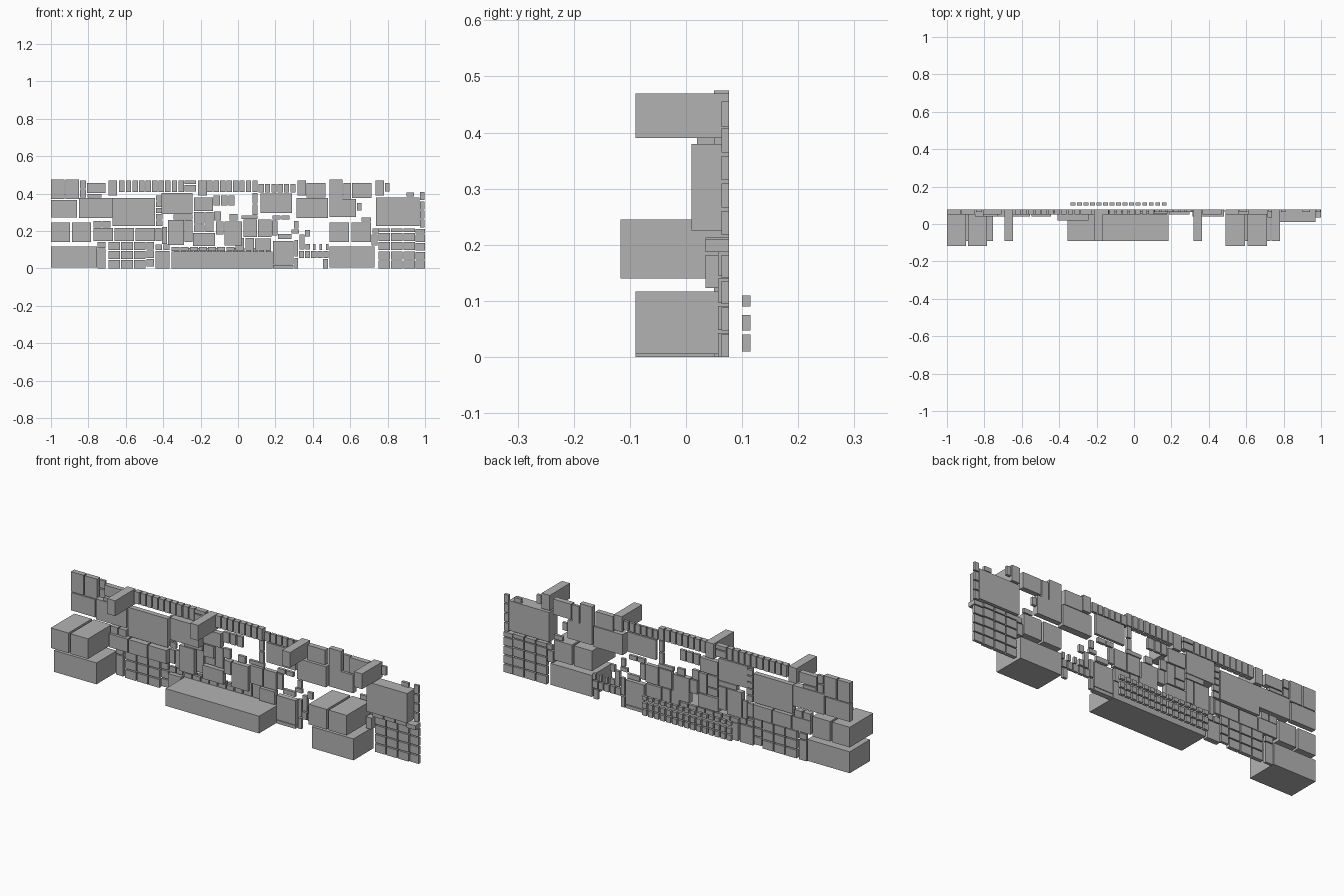
import bpy, bmesh
from mathutils import Matrix, Vector

if "Cube" in bpy.data.objects:
    bpy.data.objects.remove(bpy.data.objects["Cube"], do_unlink=True)

grey = bpy.data.materials.new("plain_grey")
grey.use_nodes = True
colour = (.45, .45, .45, 1)
grey.diffuse_color = colour
grey.node_tree.nodes["Principled BSDF"].inputs["Base Color"].default_value = colour

BACK = .077
THIN, MID, THICK, DEEP, CUBE = .063, .05, .02, -.09, -.117


def block(name, left, right, low, high, front=THIN, cols=1, rows=1, back=BACK, gap=.006):
    """A block, or an even grid of blocks, filling a rectangle of the wall."""
    bm = bmesh.new()
    width = (right - left - gap * (cols - 1)) / cols
    height = (high - low - gap * (rows - 1)) / rows
    for c in range(cols):
        for r in range(rows):
            centre = Vector((left + c * (width + gap) + width / 2,
                             (front + back) / 2,
                             low + r * (height + gap) + height / 2))
            size = Vector((width, back - front, height))
            bmesh.ops.create_cube(bm, size=1, matrix=Matrix.Translation(centre) @ Matrix.Diagonal(size).to_4x4())
    mesh = bpy.data.meshes.new(name)
    bm.to_mesh(mesh)
    bm.free()
    mesh.materials.append(grey)
    bpy.context.collection.objects.link(bpy.data.objects.new(name, mesh))


# Large blocks standing out from the wall
block("left_base_box", .49, .73, .005, .117, DEEP)
block("right_base_box", -1, -.755, .005, .117, DEEP)
block("middle_base_box", -.355, .185, 0, .09, DEEP)
block("left_cubes", .49, .71, .14, .245, CUBE, cols=2, gap=.012)
block("right_cubes", -1, -.785, .14, .245, CUBE, cols=2, gap=.012)
for spot, x in (("far_right", -.67), ("mid_right", -.19), ("mid_left", .34), ("far_left", .757)):
    block("bracket_" + spot, x - .023, x + .023, .39, .47, DEEP)

# Small tiles behind the middle base box
for name, low, high in (("low", .01, .04), ("middle", .047, .075), ("high", .09, .11)):
    block("rear_tiles_" + name, -.34, .175, low, high, .1, cols=15, back=.115, gap=.009)

# Top row
block("top_right_panels", -1, -.85, .37, .475, MID, cols=2)
block("top_right_spacers", -.845, -.813, .38, .47, rows=2)
block("top_right_block", -.807, -.708, .402, .457, MID)
block("top_right_ledge", -.805, -.73, .38, .397, .04)
block("upright_books_right", -.635, -.29, .408, .47, MID, cols=10)
block("book_stack", -.285, -.225, .41, .445, MID)
block("book_stack_cap", -.285, -.225, .45, .47, MID)
block("upright_books_middle", -.165, .105, .408, .47, MID, cols=8)
block("upright_books_left", .11, .308, .405, .452, cols=6)
block("top_left_block", .367, .468, .38, .457, MID)
block("top_left_panel", .49, .56, .37, .475, MID)
block("top_left_spacer", .565, .605, .37, .457)
block("top_left_wide_block", .61, .715, .377, .457, MID)
block("top_left_end", .785, .81, .41, .455)

# Upper panels
block("upper_end_panel_right", -1, -.86, .273, .366, MID)
block("upper_panel_far_right", -.85, -.672, .27, .377, .04)
block("upper_tall_panel_right", -.67, -.443, .227, .377, MID)
block("upper_spacers_right", -.438, -.41, .295, .39, rows=3)
block("upper_panel_right", -.408, -.243, .29, .404, THICK)
block("upper_small_panel", -.236, -.135, .307, .38, MID)
block("upper_books", -.13, -.018, .335, .39, cols=3)
block("upper_narrow_stack", .078, .103, .285, .404, rows=2)
block("upper_panel_middle", .12, .288, .297, .4)
block("upper_panel_left", .313, .48, .27, .377, .04)
block("upper_panel_far_left", .49, .63, .275, .37, MID)
block("upper_spacer_left", .635, .66, .31, .35)
block("upper_tall_panel_left", .737, .97, .225, .38, .01)
block("upper_tall_panel_cap", .9, .94, .383, .405)
block("end_strips_left", .973, .998, .217, .407, rows=4)

# Middle band, right side
block("middle_ledge_right", -.773, -.682, .217, .253, MID, cols=2)
block("middle_panels_right", -.773, -.443, .145, .215, .04, cols=3)
block("middle_spacer_right", -.44, -.41, .145, .215)
block("middle_strips_right", -.438, -.403, .225, .29, rows=2)
block("middle_narrow_books", -.405, -.38, .13, .22)
block("middle_panel_right", -.375, -.29, .125, .258, MID)
block("middle_step_right", -.345, -.243, .262, .287, MID)
block("middle_tall_right", -.285, -.243, .14, .258)
block("middle_square", -.235, -.178, .24, .302, MID)
block("middle_square_base", -.235, -.178, .197, .235)
block("middle_low_square", -.24, -.122, .12, .19, MID)
block("middle_tall_block", -.173, -.13, .195, .3)

# Middle band, centre
block("centre_cap", -.127, -.09, .255, .305)
block("centre_slim_block", -.117, -.077, .18, .25, MID)
block("centre_panel", -.072, .022, .122, .25, MID)
block("centre_cap_small", -.045, -.003, .255, .29)
block("centre_strip", .02, .105, .264, .283)
block("centre_left_panels", .03, .18, .167, .26, .055, cols=2)
block("centre_left_spacer", .183, .212, .175, .255)
block("centre_left_ledge", .185, .275, .26, .283, cols=2)
block("centre_left_slab", .215, .285, .158, .183)
block("centre_low_books", -.355, -.02, .093, .115, cols=7)
block("centre_low_blocks", -.013, .085, .094, .163, cols=2)
block("centre_low_panel", .09, .177, .094, .16, MID)
block("centre_low_left", .188, .297, .02, .147, MID)
block("centre_low_left_base", .188, .297, 0, .017, MID)

# Loose pieces left of the centre
block("loose_cap", .3, .323, .212, .252)
block("loose_step", .285, .325, .187, .207)
block("loose_block", .302, .322, .063, .152)
block("loose_tower", .33, .355, .1, .18)
block("loose_tower_cap", .358, .385, .17, .205)
block("loose_side_block", .36, .385, .1, .13)
block("loose_tiles", .325, .485, .055, .093, cols=5)
block("loose_tile_caps", .4, .485, .098, .13, cols=3, gap=.02)
block("loose_foot_right", .302, .322, 0, .055)
block("loose_foot_left", .455, .48, 0, .05)

# Lower right grid and its neighbours
block("lower_post_right", -.75, -.708, 0, .105)
block("lower_post_right_cap", -.75, -.708, .11, .14)
block("drawer_grid_right", -.692, -.495, 0, .142, .057, cols=3, rows=3)
block("lower_spacer_stack", -.49, -.448, .01, .142, rows=3)
block("lower_panel_right", -.44, -.365, 0, .093, MID)
block("lower_panel_right_cap", -.44, -.365, .098, .127, cols=2)

# Lower left grid and its neighbours
block("side_ledge_left", .66, .71, .25, .273)
block("drawer_side_left", .715, .747, .123, .182, .035)
block("drawer_side_left_cap", .72, .75, .187, .213)
block("drawer_grid_left", .752, .945, 0, .188, .057, cols=3, rows=4)
block("drawer_grid_left_cap", .752, .945, .193, .213, .035, cols=3)
block("end_drawers_left", .95, 1, 0, .182, rows=4)
block("end_drawers_left_cap", .95, 1, .187, .21, .035)
